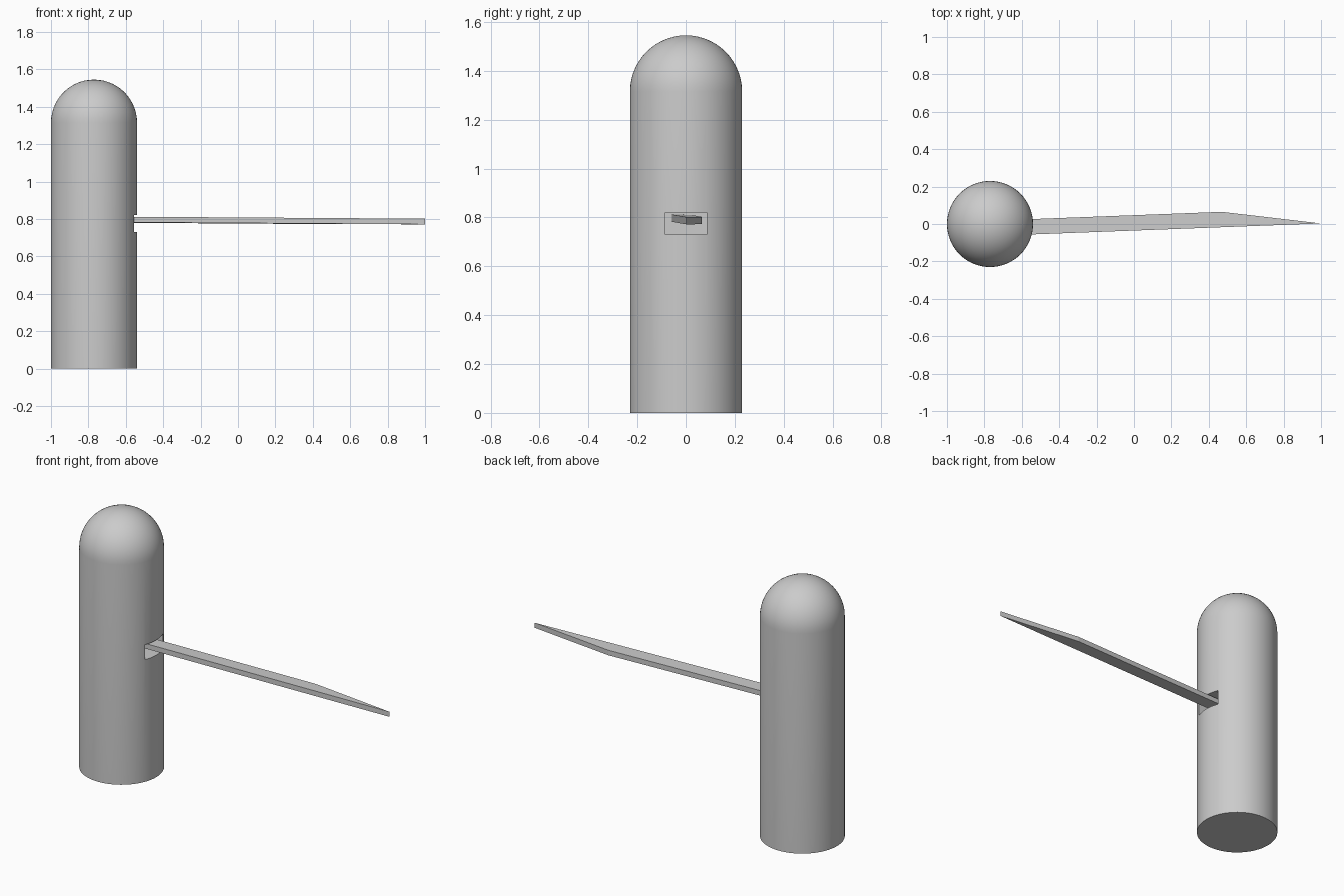
import bpy, bmesh, math

if "Cube" in bpy.data.objects:
    bpy.data.objects.remove(bpy.data.objects["Cube"])

CX, R, H = -0.77, 0.23, 1.545


def make_object(name, bm):
    bmesh.ops.recalc_face_normals(bm, faces=bm.faces)
    mesh = bpy.data.meshes.new(name)
    bm.to_mesh(mesh)
    bm.free()
    obj = bpy.data.objects.new(name, mesh)
    bpy.context.collection.objects.link(obj)
    return obj


# Round-topped body: spin a half profile around the vertical axis
bm = bmesh.new()
profile = [(0, 0), (R, 0)]
profile += [(R * math.cos(a), H - R + R * math.sin(a))
            for a in (math.radians(90 * i / 14) for i in range(15))]
verts = [bm.verts.new((CX + r, 0, z)) for r, z in profile]
edges = [bm.edges.new(pair) for pair in zip(verts, verts[1:])]
bmesh.ops.spin(bm, geom=verts + edges, cent=(CX, 0, 0), axis=(0, 0, 1),
               angle=2 * math.pi, steps=64)
bmesh.ops.remove_doubles(bm, verts=bm.verts, dist=1e-4)
body = make_object("body", bm)

# Rectangular slot cut into the right side
bpy.ops.mesh.primitive_cube_add(size=1, location=(-0.58, 0, 0.775))
cutter = bpy.context.object
cutter.name = "slot_cutter"
cutter.scale = (0.16, 0.17, 0.09)
cutter.hide_render = True
cutter.hide_set(True)
slot = body.modifiers.new("slot", 'BOOLEAN')
slot.operation = 'DIFFERENCE'
slot.solver = 'EXACT'
slot.object = cutter

bpy.ops.object.select_all(action='DESELECT')
body.select_set(True)
bpy.context.view_layer.objects.active = body
bpy.ops.object.modifier_apply(modifier="slot")
bpy.data.objects.remove(cutter)
bpy.ops.object.shade_smooth_by_angle(angle=math.radians(30))

# Flat pointed blade, rooted at the back of the slot and sloping slightly down
bm = bmesh.new()
outline = [(-0.66, -0.06), (1.0, 0.003), (0.47, 0.065), (-0.66, 0.022)]


def blade_z(x, y):
    return 0.789 - 0.0055 * x - 0.03 * y


half = 0.015
lower = [bm.verts.new((x, y, blade_z(x, y) + 0.003 - half)) for x, y in outline]
upper = [bm.verts.new((x, y, blade_z(x, y) + 0.003 + half)) for x, y in outline]
bm.faces.new(lower[::-1])
bm.faces.new(upper)
for i in range(4):
    j = (i + 1) % 4
    bm.faces.new((lower[i], lower[j], upper[j], upper[i]))
make_object("blade", bm)
